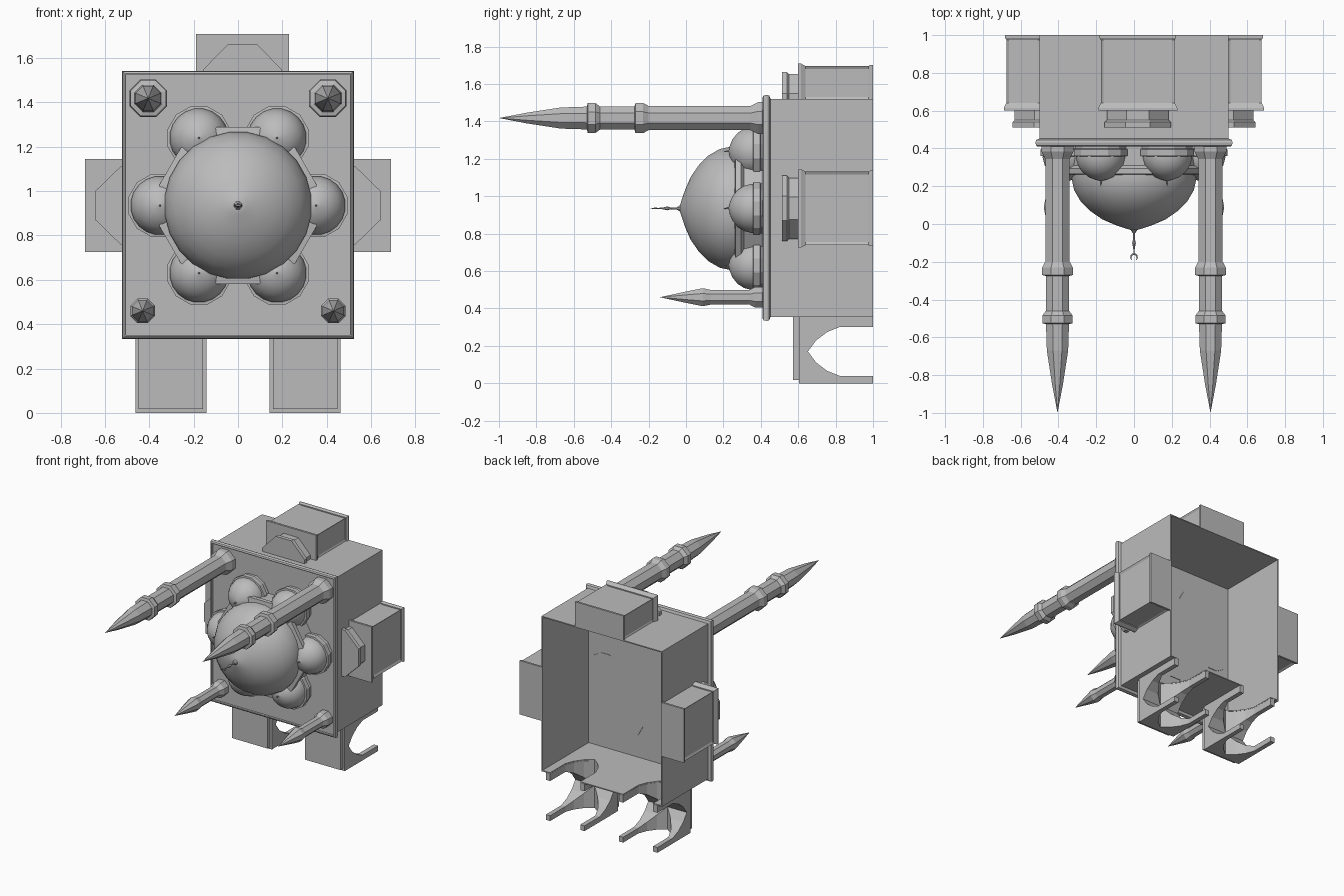
import bpy, bmesh, math
from mathutils import Matrix, Vector

cube = bpy.data.objects.get("Cube")
if cube:
    bpy.data.objects.remove(cube, do_unlink=True)

stone = bpy.data.materials.new("grey_stone")
stone.use_nodes = True
GREY = (0.5, 0.5, 0.5, 1)
stone.diffuse_color = GREY
stone.node_tree.nodes["Principled BSDF"].inputs["Base Color"].default_value = GREY

# The building lies on its back: parts are built upright, then tipped forward
TIP = Matrix.Rotation(math.pi / 2, 4, 'X')
MID = 0.935


def finish(bm, name, place=Matrix(), smooth=False):
    bmesh.ops.transform(bm, matrix=TIP @ place, verts=bm.verts)
    bmesh.ops.recalc_face_normals(bm, faces=bm.faces)
    mesh = bpy.data.meshes.new(name)
    bm.to_mesh(mesh)
    bm.free()
    mesh.materials.append(stone)
    obj = bpy.data.objects.new(name, mesh)
    bpy.context.collection.objects.link(obj)
    if smooth:
        bpy.ops.object.select_all(action='DESELECT')
        obj.select_set(True)
        bpy.context.view_layer.objects.active = obj
        bpy.ops.object.shade_smooth_by_angle(angle=math.radians(22))
    return obj


def add_box(bm, lo, hi):
    lo, hi = Vector(lo), Vector(hi)
    made = bmesh.ops.create_cube(bm, size=1)["verts"]
    for v in made:
        v.co = (lo + hi) / 2 + v.co * (hi - lo)
    return made


def box(name, lo, hi, place=Matrix()):
    bm = bmesh.new()
    add_box(bm, lo, hi)
    return finish(bm, name, place)


def loft(bm, rings):
    loops = [[bm.verts.new(p) for p in ring] for ring in rings]
    n = len(loops[0])
    for a, b in zip(loops, loops[1:]):
        for i in range(n):
            j = (i + 1) % n
            bm.faces.new((a[i], a[j], b[j], b[i]))
    bm.faces.new(loops[0])
    bm.faces.new(loops[-1])


def lathe(name, profile, sides, x, y, smooth=False):
    """Turn (radius, height) pairs around an upright axis."""
    bm = bmesh.new()
    turn = [2 * math.pi * (i + 0.5) / sides for i in range(sides)]
    loft(bm, [[(r * math.cos(a), r * math.sin(a), h) for a in turn] for r, h in profile])
    bmesh.ops.remove_doubles(bm, verts=bm.verts, dist=0.0003)
    return finish(bm, name, Matrix.Translation((x, y, 0)), smooth)


def cut(target, cutter):
    cutter.hide_render = True
    mod = target.modifiers.new("opening", 'BOOLEAN')
    mod.object, mod.operation, mod.solver = cutter, 'DIFFERENCE', 'EXACT'
    bpy.ops.object.select_all(action='DESELECT')
    target.select_set(True)
    bpy.context.view_layer.objects.active = target
    bpy.ops.object.modifier_apply(modifier=mod.name)
    bpy.data.objects.remove(cutter, do_unlink=True)


# Hall: four thin walls, open underneath
W, LOW, HIGH, T = 0.5, 0.355, 1.52, 0.008
for side, s in (("left", 1), ("right", -1)):
    a, b = sorted((s * W, s * (W - T)))
    box(side + "_wall", (a, LOW, -1), (b, HIGH, -0.45))
box("upper_wall", (-W, HIGH - T, -1), (W, HIGH, -0.45))
lower_wall = box("lower_wall", (-W, LOW, -1), (W, LOW + T, -0.45))

# Roof slab with a rounded edge and a low parapet
bm = bmesh.new()
rings = []
for grow, h in ((0, -0.452), (0.018, -0.445), (0.022, -0.432), (0.018, -0.415),
                (0.01, -0.409), (0.005, -0.409), (0.005, -0.425)):
    x, lo, hi = W + grow, LOW - grow, HIGH + grow
    rings.append([(-x, lo, h), (x, lo, h), (x, hi, h), (-x, hi, h)])
loft(bm, rings)
finish(bm, "roof_slab")

# Main dome on a twelve-sided drum
lathe("main_drum", [(0.345, -0.456), (0.345, -0.31), (0.366, -0.295), (0.366, -0.265),
                    (0.33, -0.26)], 12, 0, MID)
lathe("main_dome", [(0.33, -0.28), (0.333, -0.24), (0.32, -0.18), (0.285, -0.12),
                    (0.235, -0.07), (0.17, -0.025), (0.1, 0.005), (0.04, 0.025),
                    (0, 0.037)], 24, 0, MID, True)

# Finial: spindle with a crescent
lathe("finial_spindle", [(0.02, 0.03), (0.006, 0.05), (0.005, 0.08), (0.011, 0.1),
                         (0.005, 0.125), (0.002, 0.16)], 8, 0, MID)
arc = bpy.data.curves.new("finial_crescent", 'CURVE')
arc.dimensions = '3D'
arc.bevel_depth = 0.004
arc.bevel_resolution = 1
line = arc.splines.new('POLY')
line.points.add(12)
for i, p in enumerate(line.points):
    a = math.radians(130 + 280 * i / 12)
    p.co = (0.017 * math.cos(a), -0.176 - 0.017 * math.sin(a), MID, 1)
    p.radius = 0.25 + math.sin(math.pi * i / 12)
arc.materials.append(stone)
bpy.context.collection.objects.link(bpy.data.objects.new("finial_crescent", arc))

# Six small domes around the main one
for i in range(6):
    a = math.radians(60 * i)
    x, y = 0.352 * math.cos(a), MID + 0.352 * math.sin(a)
    lathe("small_drum", [(0.138, -0.456), (0.138, -0.4), (0.147, -0.395), (0.147, -0.36),
                         (0.13, -0.358)], 12, x, y)
    lathe("small_dome", [(0.132, -0.365), (0.133, -0.35), (0.122, -0.31), (0.1, -0.276),
                         (0.065, -0.248), (0.03, -0.234), (0.004, -0.228),
                         (0.003, -0.21), (0, -0.2)], 20, x, y, True)

# Tall and short minarets at the corners
tall = [(0.092, -0.43), (0.092, -0.385), (0.07, -0.345), (0.07, 0.2), (0.088, 0.23),
        (0.088, 0.27), (0.067, 0.275), (0.067, 0.46), (0.087, 0.485), (0.087, 0.525),
        (0.066, 0.53), (0.061, 0.67), (0.031, 0.85), (0, 1.0)]
short = [(0.06, -0.43), (0.06, -0.37), (0.043, -0.34), (0.043, -0.13), (0.052, -0.09),
         (0.035, -0.01), (0, 0.14)]
for s in (-1, 1):
    lathe("tall_minaret", tall, 8, 0.405 * s, 1.418)
    lathe("short_minaret", short, 8, 0.43 * s, 0.46)


# Side chambers: panelled block, flared cornice, half-octagon turret
def chamber(name, place):
    bm = bmesh.new()
    add_box(bm, (-0.196, -0.005, -0.995), (0.196, 0.176, -0.61))
    bm.normal_update()
    outer = [f for f in bm.faces if f.normal.y > -0.5]
    bmesh.ops.inset_individual(bm, faces=outer, thickness=0.022, depth=-0.008)
    finish(bm, name + "_block", place)

    def band(part, levels):
        bm = bmesh.new()
        loft(bm, [[(-0.196 - g, -0.004, h), (0.196 + g, -0.004, h),
                   (0.196 + g, 0.176 + g, h), (-0.196 - g, 0.176 + g, h)]
                  for g, h in levels])
        finish(bm, name + part, place)
    band("_cornice", [(0, -0.64), (0.013, -0.615), (0.013, -0.6)])
    band("_plinth", [(0.006, -1), (0.006, -0.985), (0, -0.975)])

    half = [(0.175, -0.004), (0.175, 0.03), (0.065, 0.143)]
    outline = half + [(-x, y) for x, y in reversed(half)]
    bm = bmesh.new()
    loft(bm, [[(x * k, y * k, h) for x, y in outline]
              for k, h in ((0.93, -0.605), (0.93, -0.55), (1, -0.54), (1, -0.512))])
    finish(bm, name + "_turret", place)


chamber("upper_chamber", Matrix.Translation((0.02, HIGH, 0)))
chamber("left_chamber", Matrix.Translation((W, MID, 0)) @ Matrix.Rotation(-math.pi / 2, 4, 'Z'))
chamber("right_chamber", Matrix.Translation((-W, MID, 0)) @ Matrix.Rotation(math.pi / 2, 4, 'Z'))


# Entrance porticos vaulted by crossing pointed arches
def arch_cutter(x, y, width, angle):
    half = [(1, -1.02), (1, -0.82), (0.8, -0.755), (0.45, -0.695)]
    outline = half + [(0, -0.652)] + [(-s, h) for s, h in reversed(half)]
    bm = bmesh.new()
    loft(bm, [[(s * width, d, h) for s, h in outline] for d in (-0.24, 0.24)])
    place = Matrix.Translation((x, y, 0)) @ Matrix.Rotation(angle, 4, 'Z')
    return finish(bm, "arch_cutter", place)


for side, s in (("left", 1), ("right", -1)):
    x = 0.303 * s
    porch = box(side + "_portico", (x - 0.16, 0, -1), (x + 0.16, 0.354, -0.605))
    cut(porch, arch_cutter(x, 0.17, 0.125, 0))
    cut(porch, arch_cutter(x, 0.17, 0.13, math.pi / 2))
    cut(lower_wall, arch_cutter(x, 0.17, 0.125, 0))
    box(side + "_portico_roof", (x - 0.146, 0.017, -0.61), (x + 0.146, 0.354, -0.572))
